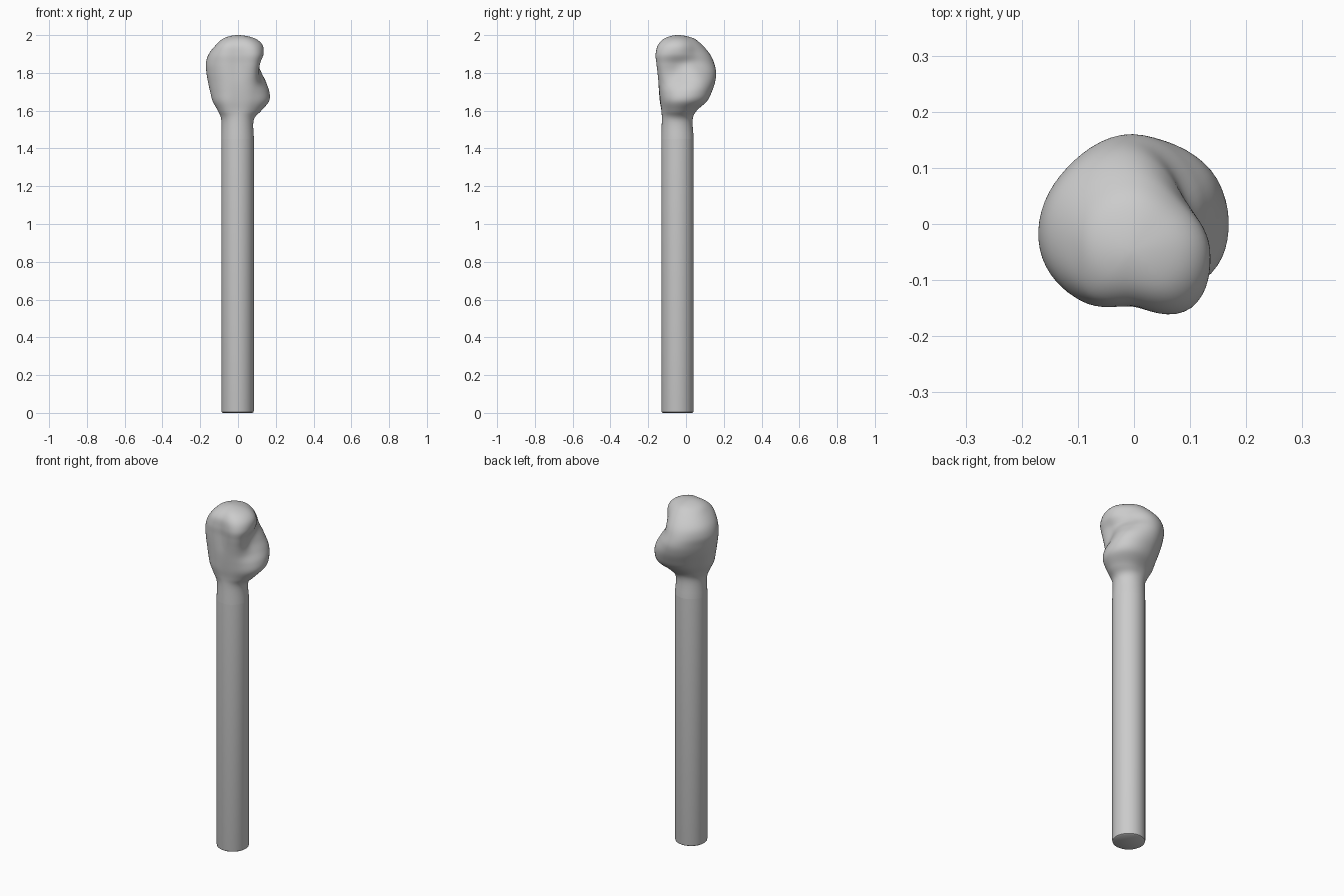
import bpy, bmesh, math
from mathutils import Vector

if "Cube" in bpy.data.objects:
    bpy.data.objects.remove(bpy.data.objects["Cube"])

AXIS = Vector((-0.002, -0.045, 0))
SIDES = 64
STICK_R = 0.086

grey = bpy.data.materials.new("plain grey")
grey.use_nodes = True
grey.diffuse_color = (0.6, 0.6, 0.6, 1)
grey.node_tree.nodes["Principled BSDF"].inputs["Base Color"].default_value = (0.6, 0.6, 0.6, 1)


def spline(a, b, c, d, t):
    """Smooth curve through b and c."""
    return b + 0.5 * t * (c - a + t * (2 * a - 5 * b + 4 * c - d + t * (3 * (b - c) + d - a)))


def around(radii, angle):
    """Radius of a lumpy cross-section at an angle."""
    n = len(radii)
    f = angle / math.tau * n
    i = int(f)
    return spline(*(radii[(i + k) % n] for k in (-1, 0, 1, 2)), f - i)


def loft(name, sections, cap_bottom=False, tip=None):
    """Skin a list of (height, radii) sections."""
    bm = bmesh.new()
    angles = [math.tau * i / SIDES for i in range(SIDES)]
    rings = [[bm.verts.new(AXIS + Vector((math.cos(a) * around(r, a), math.sin(a) * around(r, a), z)))
              for a in angles] for z, r in sections]
    for low, high in zip(rings, rings[1:]):
        for i in range(SIDES):
            j = (i + 1) % SIDES
            bm.faces.new((low[i], low[j], high[j], high[i]))
    if cap_bottom:
        bm.faces.new(rings[0][::-1])
    if tip:
        top = bm.verts.new(tip)
        for i in range(SIDES):
            bm.faces.new((rings[-1][i], rings[-1][(i + 1) % SIDES], top))
    mesh = bpy.data.meshes.new(name)
    bm.to_mesh(mesh)
    bm.free()
    mesh.materials.append(grey)
    obj = bpy.data.objects.new(name, mesh)
    bpy.context.collection.objects.link(obj)
    bpy.ops.object.select_all(action='DESELECT')
    obj.select_set(True)
    bpy.context.view_layer.objects.active = obj
    bpy.ops.object.shade_smooth_by_angle(angle=math.radians(40))
    return obj


# Straight round stick with a softened bottom edge
loft("stick", [(0, [0.078] * 8), (0.004, [0.084] * 8), (0.012, [STICK_R] * 8), (1.45, [STICK_R] * 8)],
     cap_bottom=True)

# Lumpy head: height, then radii in eight directions from +x towards +y
HEAD = [
    (1.40, [STICK_R] * 8),
    (1.45, [STICK_R] * 8),
    (1.55, [.085, .082, .080, .084, .086, .085, .083, .084]),
    (1.60, [.125, .12, .10, .10, .105, .10, .085, .098]),
    (1.65, [.162, .18, .15, .125, .132, .115, .092, .112]),
    (1.70, [.158, .197, .178, .145, .145, .12, .097, .118]),
    (1.75, [.132, .192, .198, .165, .155, .124, .10, .122]),
    (1.80, [.114, .165, .205, .178, .163, .128, .10, .13]),
    (1.85, [.115, .132, .193, .184, .165, .13, .10, .14]),
    (1.90, [.136, .128, .17, .17, .15, .128, .102, .147]),
    (1.95, [.13, .115, .128, .125, .112, .11, .094, .128]),
    (1.985, [.085, .075, .08, .075, .07, .065, .06, .08]),
    (2.0, [0] * 8),
]
HEAD.append((HEAD[-2][0], [-r for r in HEAD[-2][1]]))

STEPS = 6
sections = []
for s in range(1, len(HEAD) - 2):
    quad = HEAD[s - 1:s + 3]
    for k in range(STEPS):
        t = k / STEPS
        z = spline(*(q[0] for q in quad), t)
        sections.append((z, [spline(*(q[1][d] for q in quad), t) for d in range(8)]))
loft("match_head", sections, tip=AXIS + Vector((0, 0, 2)))
